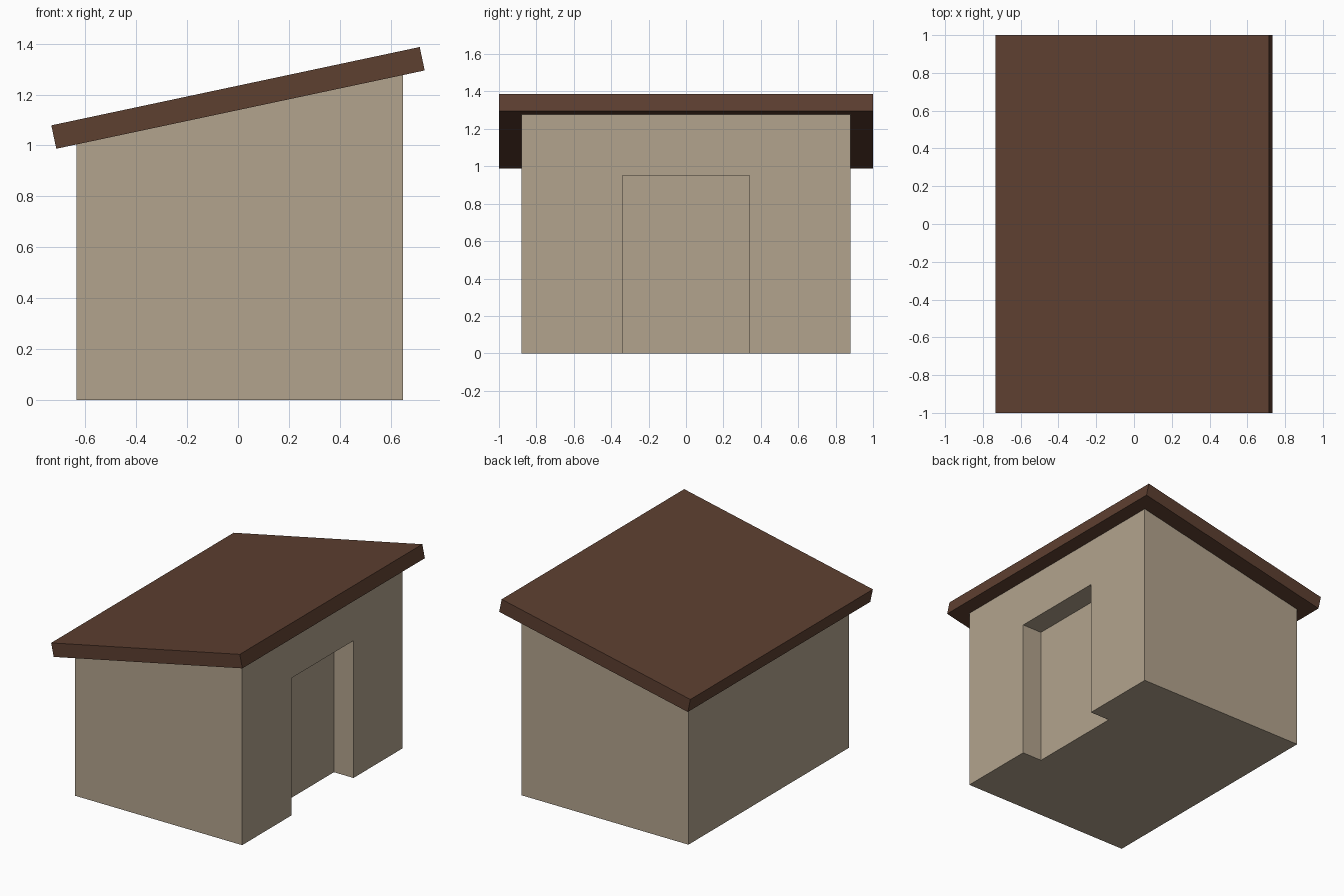
import bpy, bmesh, math

if "Cube" in bpy.data.objects:
    bpy.data.objects.remove(bpy.data.objects["Cube"])

PITCH = math.radians(12)
UNDER = 1.139          # height of the roof underside at x = 0
THICK = 0.094


def paint(obj, name, color):
    mat = bpy.data.materials.new(name)
    mat.diffuse_color = color
    mat.use_nodes = True
    mat.node_tree.nodes["Principled BSDF"].inputs["Base Color"].default_value = mat.diffuse_color
    obj.data.materials.append(mat)


def prism(name, profile, half):
    """Extrude an x-z profile along y, from -half to half."""
    bm = bmesh.new()
    face = bm.faces.new([bm.verts.new((x, -half, z)) for x, z in profile])
    ext = bmesh.ops.extrude_face_region(bm, geom=[face])
    verts = [v for v in ext["geom"] if isinstance(v, bmesh.types.BMVert)]
    bmesh.ops.translate(bm, verts=verts, vec=(0, 2 * half, 0))
    bmesh.ops.recalc_face_normals(bm, faces=bm.faces)
    mesh = bpy.data.meshes.new(name)
    bm.to_mesh(mesh)
    bm.free()
    obj = bpy.data.objects.new(name, mesh)
    bpy.context.collection.objects.link(obj)
    return obj


def under_roof(x):
    return UNDER + x * math.tan(PITCH)


# Walls: solid block with a sloping top
left, right = -0.635, 0.648
walls = prism("walls", [(left, 0), (right, 0), (right, under_roof(right)),
                        (left, under_roof(left))], 0.88)
paint(walls, "beige", (0.45, 0.37, 0.27, 1))

# Doorway recess cut into the tall side, open at the ground
cutter = prism("doorway_cutter", [(right - 0.15, -0.1), (right + 0.1, -0.1),
                                  (right + 0.1, 0.952), (right - 0.15, 0.952)], 0.34)
cutter.hide_render = True
cut = walls.modifiers.new("doorway", "BOOLEAN")
cut.operation = "DIFFERENCE"
cut.solver = "EXACT"
cut.object = cutter
bpy.context.view_layer.objects.active = walls
bpy.ops.object.modifier_apply(modifier=cut.name)
bpy.data.objects.remove(cutter)

# Roof: tilted slab overhanging every side
hl, ht = 0.74, THICK / 2
roof = prism("roof", [(-hl, -ht), (hl, -ht), (hl, ht), (-hl, ht)], 1.0)
roof.rotation_euler.y = -PITCH
roof.location.z = UNDER + ht / math.cos(PITCH)
paint(roof, "brown", (0.11, 0.05, 0.03, 1))
